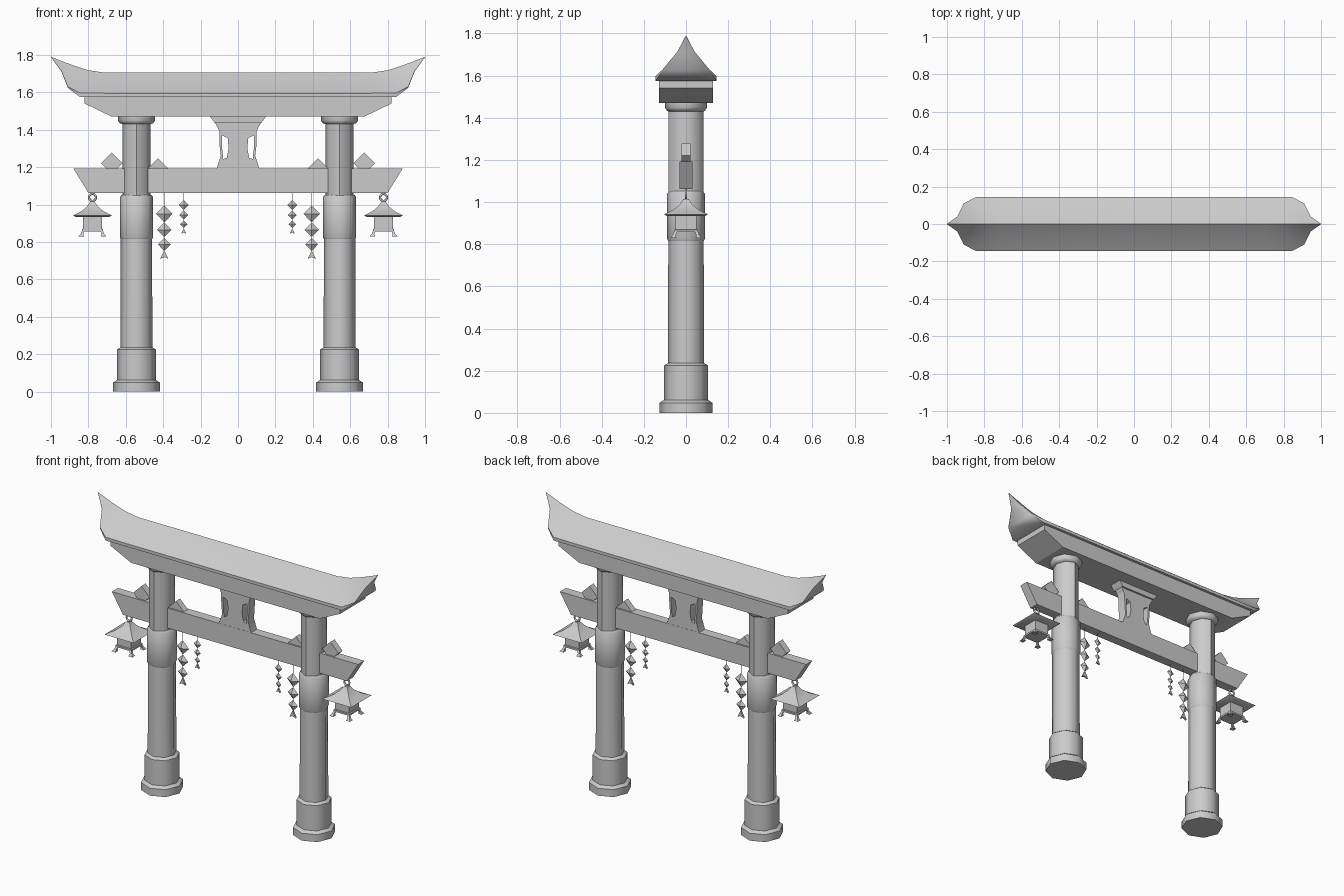
import bpy, bmesh, math
from mathutils import Vector

cube = bpy.data.objects.get("Cube")
if cube:
    bpy.data.objects.remove(cube, do_unlink=True)

stone = bpy.data.materials.new("light_grey")
stone.diffuse_color = (0.6, 0.6, 0.6, 1)
stone.use_nodes = True
stone.node_tree.nodes["Principled BSDF"].inputs["Base Color"].default_value = (0.6, 0.6, 0.6, 1)


def finish(name, bm, angle=50):
    """Turn a bmesh into a smooth object with sharp edges kept."""
    bmesh.ops.remove_doubles(bm, verts=bm.verts, dist=0.0005)
    bmesh.ops.recalc_face_normals(bm, faces=bm.faces)
    mesh = bpy.data.meshes.new(name)
    bm.to_mesh(mesh)
    bm.free()
    mesh.materials.append(stone)
    mesh.shade_smooth()
    mesh.set_sharp_from_angle(angle=math.radians(angle))
    obj = bpy.data.objects.new(name, mesh)
    bpy.context.collection.objects.link(obj)
    return obj


def loft(bm, rings):
    """Skin a list of equal point rings and cap both ends."""
    loops = [[bm.verts.new(p) for p in ring] for ring in rings]
    n = len(loops[0])
    for a, b in zip(loops, loops[1:]):
        for i in range(n):
            j = (i + 1) % n
            bm.faces.new((a[i], a[j], b[j], b[i]))
    bm.faces.new(loops[0])
    bm.faces.new(loops[-1])


def lathe(bm, profile, sides, x=0, y=0, turn=0.0):
    """Stack of polygon rings given as (x radius, y radius, z)."""
    angles = [turn + math.tau * i / sides for i in range(sides)]
    loft(bm, [[(x + rx * math.cos(a), y + ry * math.sin(a), z) for a in angles]
              for rx, ry, z in profile])


def plate(bm, outline, depth, x=0):
    """Outline in x and z, extruded through y."""
    loft(bm, [[(x + px, y, pz) for px, pz in outline] for y in (-depth, depth)])


def mirrored(points):
    return points + [(-x, z) for x, z in reversed(points)]


# Curved roof: each station is ridge x, ridge z, eave x, eave y, eave z, lip height
half = [(0.0, 1.705, 0.0, 0.145, 1.595, 0.02),
        (0.71, 1.705, 0.71, 0.145, 1.595, 0.02),
        (0.80, 1.718, 0.845, 0.145, 1.597, 0.022),
        (0.875, 1.742, 0.91, 0.11, 1.63, 0.006),
        (0.93, 1.762, 0.945, 0.04, 1.715, 0.003),
        (1.0, 1.79, 1.0, 0.001, 1.789, 0.001)]


def roof_ring(s, side):
    rx, rz, ex, ey, ez, lip = s
    mx, mz = (rx + ex) / 2, (rz + ez) / 2 - 0.05 * ey
    right = [(mx, ey / 2, mz), (ex, ey, ez), (ex, ey, ez - lip)]
    left = [(x, -y, z) for x, y, z in reversed(right)]
    return [(side * x, y, z) for x, y, z in [(rx, 0, rz)] + right + left]


bm = bmesh.new()
loft(bm, [roof_ring(s, -1) for s in reversed(half[1:])] + [roof_ring(s, 1) for s in half])
finish("curved_roof", bm, 40)

# Beam under the roof, with sloped ends
bm = bmesh.new()
plate(bm, mirrored([(0.82, 1.576), (0.82, 1.54), (0.675, 1.47)]), 0.128)
finish("roof_beam", bm, 25)

# Tie beam
bm = bmesh.new()
plate(bm, mirrored([(0.88, 1.192), (0.80, 1.063)]), 0.031)
finish("tie_beam", bm, 25)

# Centre strut: cap, waisted post, foot and two bowed side frames
bm = bmesh.new()
plate(bm, mirrored([(0.15, 1.471), (0.125, 1.437), (0.08, 1.435)]), 0.042)
plate(bm, mirrored([(0.125, 1.44), (0.085, 1.37), (0.055, 1.355), (0.05, 1.30),
                    (0.06, 1.25), (0.10, 1.235), (0.115, 1.19)]), 0.03)
for side in (-1, 1):
    frame = [(0.12, 1.44), (0.10, 1.39), (0.098, 1.31), (0.092, 1.26), (0.115, 1.19),
             (0.08, 1.225), (0.08, 1.26), (0.086, 1.31), (0.085, 1.37)]
    plate(bm, [(side * x, z) for x, z in frame], 0.03)
finish("centre_strut", bm, 35)


def diamond(bm, x, z, r, depth):
    plate(bm, [(r, z), (0, z + r), (-r, z), (0, z - r)], depth, x)


def lantern(x, label):
    turn = math.pi / 4
    root = math.sqrt(2)
    # Roof, knob and body
    bm = bmesh.new()
    roof = [(0.09, 0.934), (0.104, 0.942), (0.062, 0.962), (0.03, 0.988), (0.012, 1.015)]
    lathe(bm, [(r * root, r * root, z) for r, z in roof], 4, x, 0, turn)
    finish(label + "_lantern_roof", bm, 35)
    bm = bmesh.new()
    body = [(0.057, 0.857), (0.057, 0.868), (0.05, 0.87), (0.05, 0.94)]
    lathe(bm, [(r * root, r * root, z) for r, z in body], 4, x, 0, turn)
    # Splayed feet
    for sx in (-1, 1):
        for sy in (-1, 1):
            spots = [(0.048, 0.862, 0.007), (0.056, 0.843, 0.007), (0.06, 0.83, 0.014)]
            loft(bm, [[(x + sx * c + w * dx, sy * c + w * dy, z)
                       for dx, dy in ((-1, -1), (1, -1), (1, 1), (-1, 1))]
                      for c, z, w in spots])
    finish(label + "_lantern_body", bm, 35)
    # Hanging ring
    bpy.ops.mesh.primitive_torus_add(major_segments=12, minor_segments=6, major_radius=0.019,
                                     minor_radius=0.006, location=(x, 0, 1.038),
                                     rotation=(math.pi / 2, 0, 0))
    ring = bpy.context.object
    ring.name = label + "_lantern_ring"
    ring.data.materials.append(stone)
    ring.data.shade_smooth()


def garland(x, chain, name):
    """String of tapering diamonds with a flared tail."""
    bm = bmesh.new()
    lathe(bm, [(0.002, 0.002, chain[-1][0]), (0.002, 0.002, 1.07)], 6, x)
    for z, r in chain[:-1]:
        lathe(bm, [(0.001, 0.001, z - r), (r, r * 0.5, z), (0.001, 0.001, z + r)], 4, x)
    z, r = chain[-1]
    plate(bm, [(0, z + r), (r, z - r), (0, z - r * 0.6), (-r, z - r)], 0.006, x)
    finish(name, bm, 30)


for side, label in ((-1, "right"), (1, "left")):
    # Pillar with plinth, sleeve and capital
    px = side * 0.543
    bm = bmesh.new()
    lathe(bm, [(r, r, z) for r, z in ((0.125, 0), (0.125, 0.048), (0.104, 0.062),
                                      (0.104, 0.225), (0.085, 0.237), (0.084, 0.82))], 8, px)
    finish(label + "_pillar", bm)
    bm = bmesh.new()
    lathe(bm, [(r, r, z) for r, z in ((0.084, 0.815), (0.089, 0.825),
                                      (0.089, 1.04), (0.08, 1.052))], 8, px)
    finish(label + "_pillar_sleeve", bm)
    bm = bmesh.new()
    lathe(bm, [(0.074, 0.084, 1.045), (0.074, 0.084, 1.43), (0.09, 0.092, 1.435),
               (0.099, 0.099, 1.448), (0.099, 0.099, 1.475)], 8, px)
    finish(label + "_pillar_top", bm)

    # Wedges on the tie beam
    bm = bmesh.new()
    diamond(bm, side * 0.675, 1.221, 0.058, 0.021)
    diamond(bm, side * 0.428, 1.19, 0.058, 0.021)
    finish(label + "_wedges", bm, 25)

    lantern(side * 0.778, label)
    garland(side * 0.394, [(0.95, 0.044), (0.865, 0.038), (0.787, 0.034), (0.732, 0.022)],
            label + "_long_garland")
    garland(side * 0.29, [(0.998, 0.026), (0.944, 0.023), (0.895, 0.02), (0.858, 0.014)],
            label + "_short_garland")
